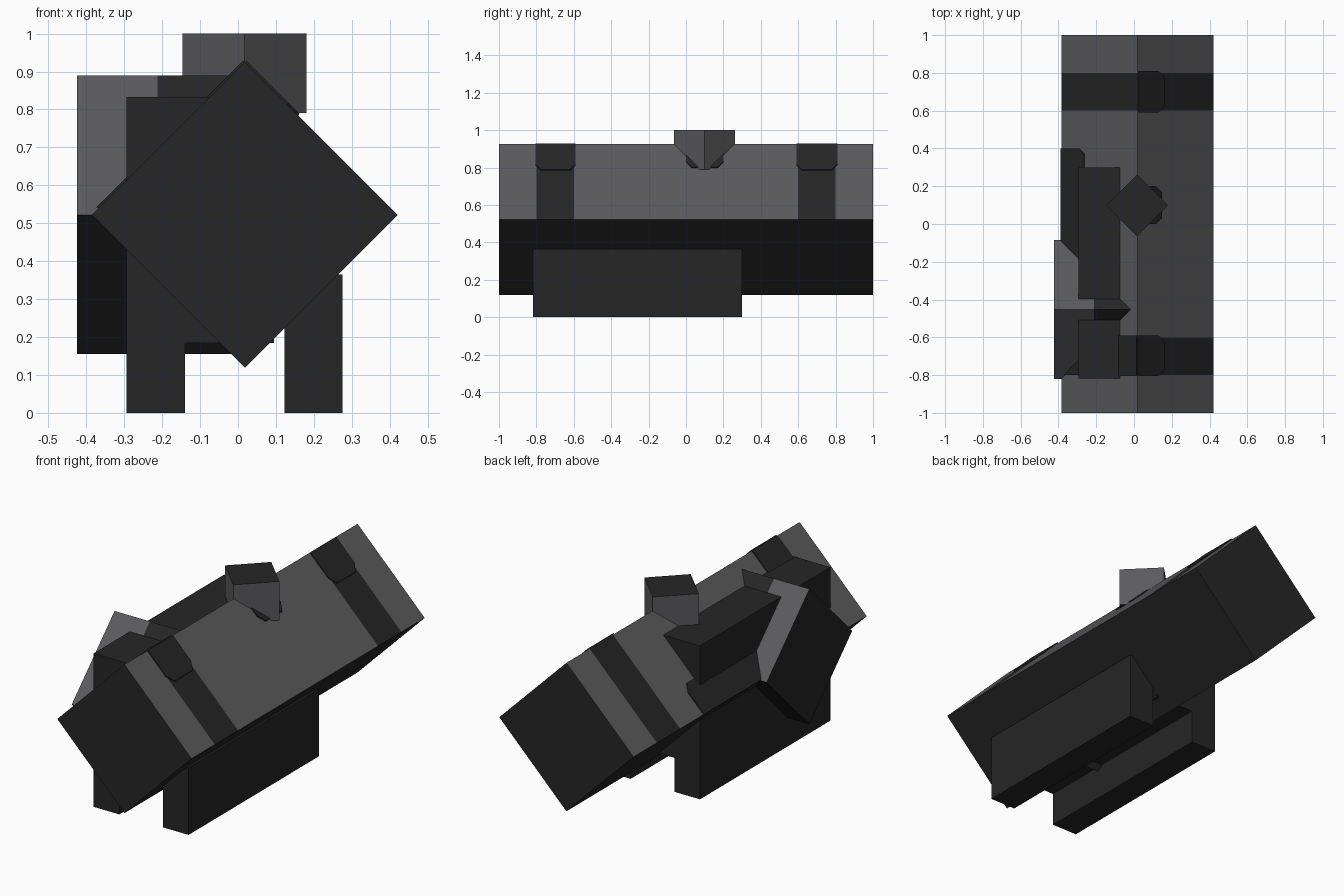
import bpy, bmesh
from mathutils import Vector

cube = bpy.data.objects.get("Cube")
if cube:
    bpy.data.objects.remove(cube, do_unlink=True)


def make_material(name, value):
    mat = bpy.data.materials.new(name)
    colour = (value, value, value * 1.06, 1)
    mat.use_nodes = True
    mat.diffuse_color = colour
    mat.node_tree.nodes["Principled BSDF"].inputs["Base Color"].default_value = colour
    return mat


MATERIALS = [make_material("charcoal", 0.019), make_material("mid grey", 0.105)]

# Centre line of the main body and its half diagonal
CX, CZ, HALF = 0.018, 0.522, 0.403


def prism(name, points, depth, cuts=(), axis=(0, 1, 0), is_grey=None):
    """Extrude a closed 3D outline along depth, then cut it across an axis."""
    bm = bmesh.new()
    base = bm.faces.new([bm.verts.new(p) for p in points])
    grown = bmesh.ops.extrude_face_region(bm, geom=[base], use_keep_orig=True)
    top = [v for v in grown["geom"] if isinstance(v, bmesh.types.BMVert)]
    bmesh.ops.translate(bm, verts=top, vec=Vector(depth))
    axis = Vector(axis)
    for c in cuts:
        geom = bm.verts[:] + bm.edges[:] + bm.faces[:]
        bmesh.ops.bisect_plane(bm, geom=geom, plane_co=axis * c, plane_no=axis)
    bmesh.ops.recalc_face_normals(bm, faces=bm.faces[:])
    bm.normal_update()
    if is_grey:
        for f in bm.faces:
            f.material_index = int(is_grey(f.normal, f.calc_center_median()))
    mesh = bpy.data.meshes.new(name)
    bm.to_mesh(mesh)
    bm.free()
    for mat in MATERIALS:
        mesh.materials.append(mat)
    obj = bpy.data.objects.new(name, mesh)
    bpy.context.collection.objects.link(obj)
    return obj


def diamond(u, v, r):
    return [(u - r, v), (u, v + r), (u + r, v), (u, v - r)]


def box(name, x0, x1, y0, y1, z0, z1):
    corners = [(x0, y0, z0), (x1, y0, z0), (x1, y0, z1), (x0, y0, z1)]
    return prism(name, corners, (0, y1 - y0, 0))


def roof_plate(name, side, x0, x1, y0, y1, c=0.03, both=True):
    """Thin plate on a sloping upper face; x runs outward from the ridge."""
    outline = [(x0, y0), (x1 - c, y0), (x1, y0 + c), (x1, y1 - c), (x1 - c, y1), (x0, y1)]
    if not both:
        outline = [(x0 + c, y0), (x1, y0), (x1, y1), (x0 + c, y1), (x0, y1 - c), (x0, y0 + c)]
    lift = 0.004
    points = [(CX + side * x, y, CZ + HALF - x - lift) for x, y in outline]
    return prism(name, points, (side * lift, 0, lift * 2))


# Main body: square bar standing on its edge, grey roof with two dark bands
prism("main_body", [(x, -1, z) for x, z in diamond(CX, CZ, HALF)], (0, 2, 0),
      cuts=(-0.8, -0.6, 0.6, 0.8),
      is_grey=lambda n, c: n.z > 0.3 and not 0.6 < abs(c.y) < 0.8)

# Wider pads where the bands cross the ridge
roof_plate("rear_band_pad", 1, 0, 0.14, 0.59, 0.81)
roof_plate("front_band_pad", 1, 0, 0.14, -0.805, -0.59)
roof_plate("front_band_pad_right", -1, 0, 0.14, -0.805, -0.59)

# Dark panel along the outer edge of the right roof face
roof_plate("side_panel", -1, 0.278, HALF, -0.8, 0.4, both=False)

# Side block: square bar crossing the body, grey on its outer upper faces
prism("side_block", [(-0.424, y, z) for y, z in diamond(-0.453, CZ, 0.367)],
      (0.44, 0, 0), cuts=(-0.212,), axis=(1, 0, 0),
      is_grey=lambda n, c: n.z > 0.3 and c.x < -0.212)

# Core housing and the two long feet
box("core_housing", -0.294, 0.095, -0.818, 0.3, 0.184, 0.833)
box("right_foot", -0.294, -0.14, -0.818, 0.3, 0, 0.3)
box("left_foot", 0.122, 0.276, -0.818, 0.3, 0, 0.365)

# Top block on the ridge, with grey sides and its dark pad
prism("top_block", [(x, y, 0.79) for x, y in diamond(0.017, 0.098, 0.163)],
      (0, 0, 0.21), is_grey=lambda n, c: abs(n.z) < 0.5)
roof_plate("top_block_pad", 1, 0, 0.125, 0.0, 0.2)
